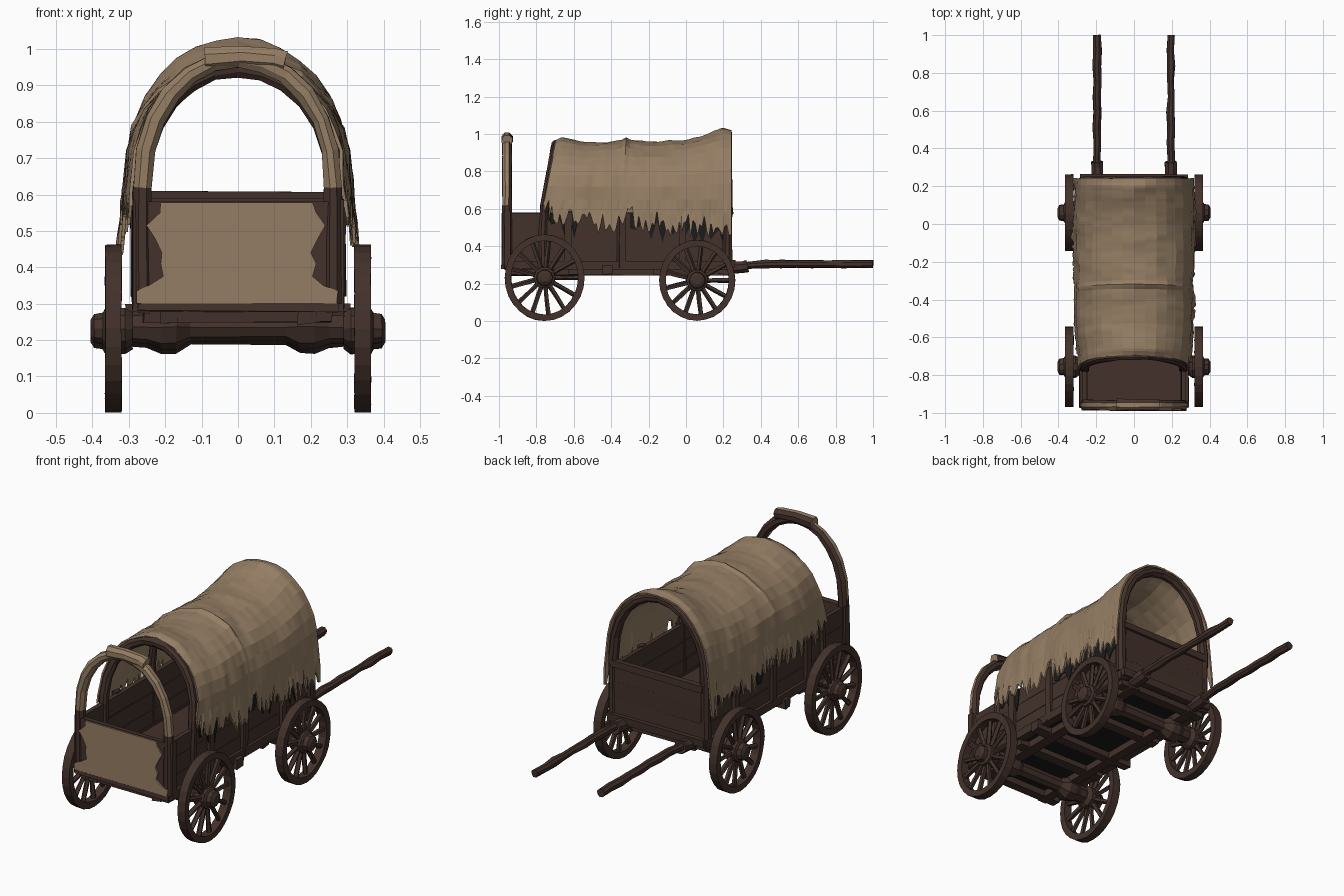
import bpy, bmesh, math, random
from mathutils import Vector, Matrix, noise

if "Cube" in bpy.data.objects:
    bpy.data.objects.remove(bpy.data.objects["Cube"])

random.seed(4)


def material(name, rgb):
    m = bpy.data.materials.new(name)
    m.diffuse_color = (*rgb, 1)
    m.use_nodes = True
    m.node_tree.nodes["Principled BSDF"].inputs["Base Color"].default_value = m.diffuse_color
    return m


BROWN = material("dark brown wood", (0.056, 0.031, 0.024))
TAN = material("tan canvas", (0.300, 0.208, 0.128))
BLACK = material("charcoal", (0.011, 0.011, 0.011))


def finish(name, bm, mats, rule=None, rough=0.0):
    for v in bm.verts:
        v.co += Vector([random.uniform(-rough, rough) for _ in range(3)])
    bmesh.ops.recalc_face_normals(bm, faces=bm.faces)
    if rule:
        for f in bm.faces:
            f.material_index = rule(f)
    me = bpy.data.meshes.new(name)
    bm.to_mesh(me)
    bm.free()
    for m in mats:
        me.materials.append(m)
    ob = bpy.data.objects.new(name, me)
    bpy.context.collection.objects.link(ob)
    return ob


def block(bm, x0, x1, y0, y1, z0, z1):
    mat = Matrix.Translation(((x0 + x1) / 2, (y0 + y1) / 2, (z0 + z1) / 2)) \
        @ Matrix.Diagonal((abs(x1 - x0), abs(y1 - y0), abs(z1 - z0), 1))
    bmesh.ops.create_cube(bm, size=1, matrix=mat)


def skin(bm, rings):
    for a, b in zip(rings, rings[1:]):
        n = len(a)
        for i in range(n):
            bm.faces.new((a[i], a[(i + 1) % n], b[(i + 1) % n], b[i]))
    bm.faces.new(rings[0])
    bm.faces.new(rings[-1])


def sweep(bm, path, r, ref, n=6, wobble=0.0):
    path = [Vector(p) for p in path]
    ref = Vector(ref)
    rings = []
    for i, p in enumerate(path):
        t = (path[min(i + 1, len(path) - 1)] - path[max(i - 1, 0)]).normalized()
        v = (ref - t * ref.dot(t)).normalized()
        u = v.cross(t)
        k = r * (1 + random.uniform(-wobble, wobble))
        rings.append([bm.verts.new(p + (u * math.cos(a) + v * math.sin(a)) * k)
                      for a in [math.tau * (j + 0.5) / n for j in range(n)]])
    skin(bm, rings)


def lathe_x(bm, profile, y, z, n=10):
    skin(bm, [[bm.verts.new((x, y + r * math.cos(math.tau * j / n), z + r * math.sin(math.tau * j / n)))
               for j in range(n)] for x, r in profile])


# Wheels: rim, spokes and stepped hub
def wheel(name, s, y, z, ry, rz):
    bm = bmesh.new()
    n, t = 28, 0.034
    loops = []
    for j in range(n):
        c, d = math.cos(math.tau * j / n), math.sin(math.tau * j / n)
        loops.append([bm.verts.new((s * x, y + (ry - k) * c, z + (rz - k) * d))
                      for x, k in ((0.32, 0), (0.365, 0), (0.365, t), (0.32, t))])
    for j in range(n):
        a, b = loops[j], loops[(j + 1) % n]
        for i in range(4):
            bm.faces.new((a[i], a[(i + 1) % 4], b[(i + 1) % 4], b[i]))
    for j in range(13):
        c, d = math.cos(math.tau * j / 13), math.sin(math.tau * j / 13)
        sweep(bm, [(s * 0.342, y + k * c * ry / rz, z + k * d)
                   for k in (0.03, 0.12, rz - 0.025)], 0.013, (1, 0, 0), 5, 0.12)
    lathe_x(bm, [(s * x, r) for x, r in ((0.29, 0.045), (0.31, 0.06), (0.365, 0.058),
                                         (0.372, 0.045), (0.395, 0.042), (0.405, 0.025))], y, z)
    finish(name, bm, [BROWN], rough=0.0012)


for s, side in ((-1, "left"), (1, "right")):
    wheel(side + "_large_wheel", s, -0.756, 0.232, 0.213, 0.231)
    wheel(side + "_small_wheel", s, 0.06, 0.218, 0.203, 0.216)

# Axles with thick collars
for name, y, z in (("large_axle", -0.756, 0.236), ("small_axle", 0.06, 0.225)):
    bm = bmesh.new()
    half = [(0.31, 0.042), (0.25, 0.046), (0.21, 0.062), (0.17, 0.062), (0.13, 0.038)]
    lathe_x(bm, [(-x, r) for x, r in half] + [(x, r) for x, r in half[::-1]], y, z, 8)
    finish(name, bm, [BROWN], rough=0.002)

# Chassis rails and cross beams
bm = bmesh.new()
for s in (-1, 1):
    block(bm, s * 0.165, s * 0.215, -0.96, 0.24, 0.245, 0.295)
    block(bm, s * 0.245, s * 0.29, -0.97, 0.24, 0.275, 0.32)
for y, w in ((-0.93, 0.26), (-0.6, 0.27), (-0.42, 0.31), (-0.15, 0.27), (0.2, 0.27)):
    block(bm, -w, w, y - 0.025, y + 0.025, 0.25, 0.30)
finish("chassis_beams", bm, [BROWN], rough=0.004)

# Floor, charcoal underneath
bm = bmesh.new()
block(bm, -0.265, 0.265, -0.965, 0.23, 0.282, 0.305)
finish("floor", bm, [BROWN, BLACK], lambda f: int(f.normal.z < -0.5))

# Wagon box: plank walls, corner and side posts
bm = bmesh.new()
for i in range(3):
    z0, z1 = 0.30 + i * 0.094, 0.391 + i * 0.094
    for s in (-1, 1):
        block(bm, s * 0.25, s * 0.272, -0.975, 0.23, z0, z1)
    block(bm, -0.265, 0.265, 0.215, 0.24, z0, z1 + 0.01)
block(bm, -0.27, 0.27, -0.978, -0.95, 0.283, 0.58)
block(bm, -0.262, 0.262, 0.217, 0.236, 0.30, 0.59)
for s in (-1, 1):
    block(bm, s * 0.253, s * 0.269, -0.97, 0.225, 0.30, 0.578)
finish("wagon_box", bm, [BROWN], rough=0.0015)

bm = bmesh.new()
for s in (-1, 1):
    for y in (-0.955, -0.63, -0.34, -0.02, 0.215):
        block(bm, s * 0.262, s * 0.289, y - 0.018, y + 0.018, 0.285, 0.585)
block(bm, -0.285, 0.285, 0.222, 0.262, 0.285, 0.325)
block(bm, -0.27, 0.27, 0.225, 0.252, 0.572, 0.608)
block(bm, -0.275, 0.275, -0.988, -0.95, 0.28, 0.302)
finish("box_posts", bm, [BROWN], rough=0.003)

# Tan end panel with a worn edge
bm = bmesh.new()
edge = [(0.27, 0.30), (0.275, 0.335), (0.235, 0.35), (0.205, 0.375), (0.215, 0.41), (0.20, 0.44),
        (0.22, 0.48), (0.24, 0.515), (0.215, 0.55), (0.205, 0.578)]
outline = edge + [(-x - random.uniform(-0.008, 0.012), z) for x, z in edge[::-1]]
face = bm.faces.new([bm.verts.new((x, -0.979, z)) for x, z in outline])
ext = bmesh.ops.extrude_face_region(bm, geom=[face])
for v in ext["geom"]:
    if isinstance(v, bmesh.types.BMVert):
        v.co.y -= 0.008
finish("end_panel", bm, [TAN])


# Bent hoops
def hoop(name, y0, y1, a, top, r, foot, mats, rule=None):
    bm = bmesh.new()
    pts = [(a, foot), (a, (foot + 0.62) / 2)]
    arc = [(a * math.cos(math.pi * i / 12), 0.62 + (top - 0.62) * math.sin(math.pi * i / 12) ** 0.92)
           for i in range(13)]
    pts += arc + [(-x, z) for x, z in pts[::-1]]
    sweep(bm, [(x, y0 + (y1 - y0) * max(0, z - 0.58) / (top - 0.58), z) for x, z in pts],
          r, (0, 1, 0), 8, 0.08)
    finish(name, bm, mats, rule, 0.002)


hoop("open_hoop", -0.957, -0.957, 0.262, 0.972, 0.027, 0.30, [TAN, BROWN],
     lambda f: int(f.normal.y > 0.5 or f.calc_center_median().z < 0.56))
hoop("canopy_hoop_slanted", -0.765, -0.695, 0.262, 0.945, 0.024, 0.32, [BROWN])
hoop("canopy_hoop_middle", -0.35, -0.35, 0.265, 0.945, 0.02, 0.32, [BROWN])
hoop("canopy_hoop_end", 0.222, 0.222, 0.272, 0.998, 0.026, 0.32, [BROWN])

# Splice wrapped round the top of the open hoop
bm = bmesh.new()
sweep(bm, [(-0.09, -0.957, 0.972), (0.01, -0.957, 0.978), (0.10, -0.957, 0.972), (0.13, -0.957, 0.965)],
      0.032, (0, 1, 0), 8, 0.06)
finish("hoop_splice", bm, [TAN, BROWN], lambda f: int(f.normal.y > 0.5), 0.002)


# Torn canvas canopy, sagging between hoops
def lerp_keys(keys, y):
    for (a, va), (b, vb) in zip(keys, keys[1:]):
        if y <= b:
            return va + (vb - va) * (y - a) / (b - a)
    return keys[-1][1]


TOP = [(-0.77, 0.965), (-0.74, 0.975), (-0.58, 0.95), (-0.37, 0.962), (-0.35, 0.978), (-0.33, 0.962),
       (-0.15, 0.95), (0.0, 0.962), (0.12, 0.995), (0.20, 1.03), (0.245, 1.02)]
WIDE = [(-0.77, 0.288), (-0.6, 0.302), (-0.35, 0.305), (0.0, 0.306), (0.245, 0.298)]
LOW = [(-0.77, 0.60), (-0.6, 0.53), (-0.4, 0.53), (-0.3, 0.56), (-0.1, 0.52), (0.245, 0.50)]


def ragged(y):
    return lerp_keys(LOW, y) + random.choice((-0.055, -0.03, 0, 0.02, 0.045)) + random.uniform(-0.015, 0.015)


COLS = 84
bm = bmesh.new()
grid = []
for i in range(COLS + 1):
    y = -0.77 + 1.012 * i / COLS
    top, w = lerp_keys(TOP, y), lerp_keys(WIDE, y)
    prof = []
    for s in (1, -1):
        z = ragged(y)
        skirt = [(s * (w + 0.10 * max(0, 0.65 - q)), q) for q in (z, (z + 0.65) / 2)]
        prof.append(skirt)
    arc = [(w * math.cos(math.pi * k / 16), 0.65 + (top - 0.65) * math.sin(math.pi * k / 16) ** 0.92)
           for k in range(17)]
    col = []
    for x, z in prof[0] + arc + prof[1][::-1]:
        slant = 0.08 * max(0, z - 0.58) / 0.4 * max(0, (-y - 0.1) / 0.67)
        p = Vector((x, y + slant, z))
        d = noise.noise(p * 9) * 0.013 + noise.noise(p * 25) * 0.004
        col.append(bm.verts.new(p + Vector((x, 0, max(0, z - 0.65))).normalized() * d))
    grid.append(col)
for a, b in zip(grid, grid[1:]):
    for k in range(len(a) - 1):
        bm.faces.new((a[k], a[k + 1], b[k + 1], b[k]))
canopy = finish("canvas_canopy", bm, [TAN])
mod = canopy.modifiers.new("cloth thickness", "SOLIDIFY")
mod.thickness = 0.009
mod.offset = 0

# Charcoal tatters on the box sides below the canvas
bm = bmesh.new()
for s in (-1, 1):
    for y0, y1 in ((-0.74, -0.58), (-0.30, -0.04), (0.0, 0.2)):
        n = 9
        ys = [y0 + (y1 - y0) * i / n for i in range(n + 1)]
        hi = [bm.verts.new((s * 0.277, y, 0.575)) for y in ys]
        lo = [bm.verts.new((s * 0.278, y, ragged(y) - 0.045)) for y in ys]
        for i in range(n):
            bm.faces.new((hi[i], hi[i + 1], lo[i + 1], lo[i]))
tatters = finish("dark_tatters", bm, [BLACK])
tatters.modifiers.new("thickness", "SOLIDIFY").thickness = 0.004

# Pulling shafts
for s, side in ((-1, "left"), (1, "right")):
    bm = bmesh.new()
    sweep(bm, [(s * (0.197 - 0.004 * (i % 2)), 0.02 + 0.98 * i / 12, 0.275 + 0.03 * min(1, i / 5))
               for i in range(13)], 0.022, (0, 0, 1), 8, 0.12)
    sweep(bm, [(s * 0.195, 0.22, 0.283), (s * 0.195, 0.30, 0.288), (s * 0.195, 0.33, 0.293)],
          0.034, (0, 0, 1), 8, 0.05)
    finish(side + "_shaft", bm, [BROWN], rough=0.002)
